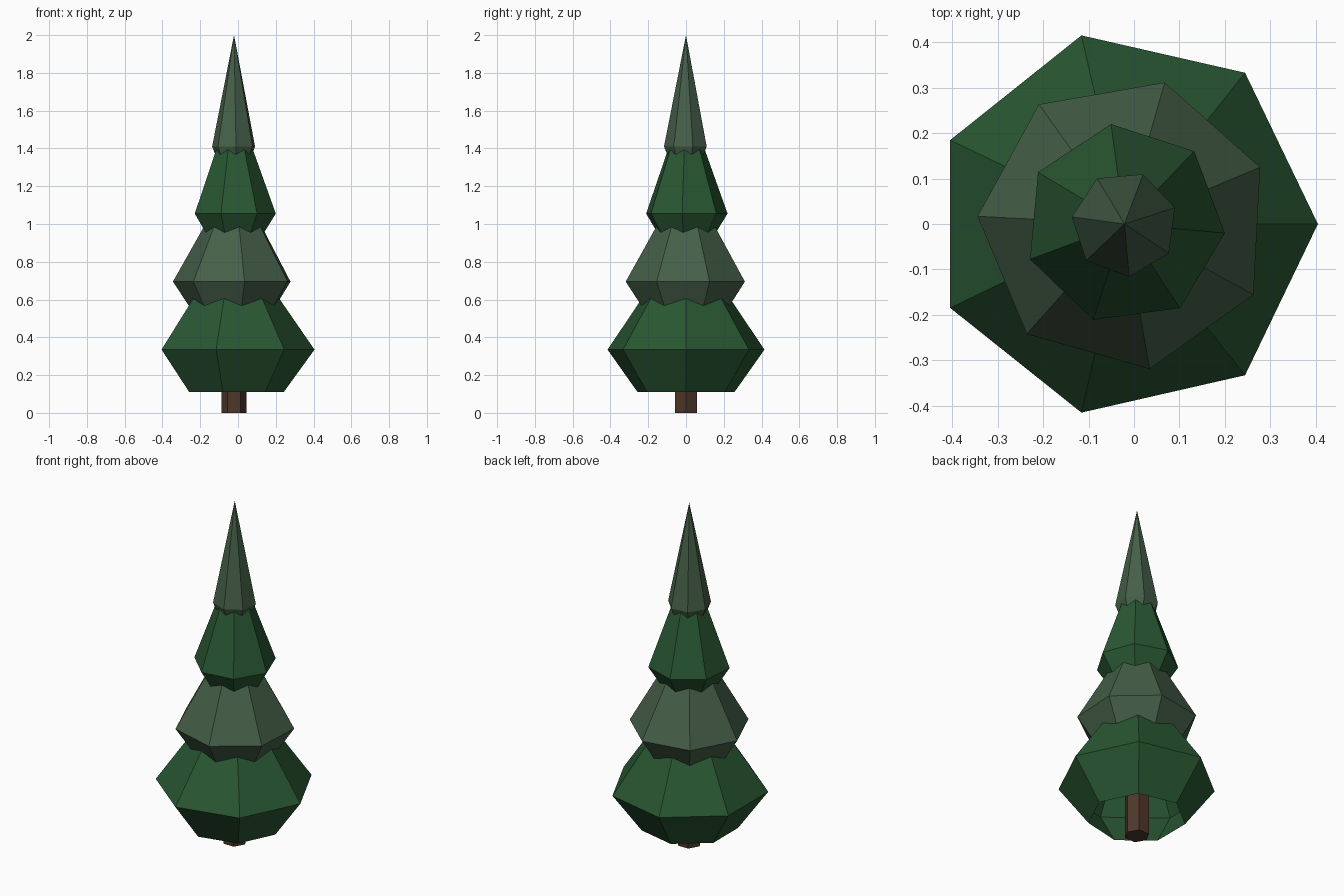
import bpy, math

if "Cube" in bpy.data.objects:
    bpy.data.objects.remove(bpy.data.objects["Cube"])

CX = -0.021  # trunk axis, so the seven-sided bottom tier is centred


def material(name, rgb):
    m = bpy.data.materials.new(name)
    m.diffuse_color = (*rgb, 1)
    m.use_nodes = True
    m.node_tree.nodes["Principled BSDF"].inputs["Base Color"].default_value = m.diffuse_color
    return m


def lathe(name, profile, sides, turn, mat, cap=False):
    """Flat-faced rings from (radius, z) pairs; radius 0 makes a tip."""
    verts, faces, rings = [], [], []
    for r, z in profile:
        n = sides if r > 0 else 1
        rings.append([len(verts) + i for i in range(n)])
        for i in range(n):
            a = math.radians(turn) + math.tau * i / sides
            verts.append((CX + r * math.cos(a), r * math.sin(a), z))
    for lo, hi in zip(rings, rings[1:]):
        for i in range(sides):
            j = (i + 1) % sides
            if len(hi) == 1:
                faces.append((lo[i], lo[j], hi[0]))
            else:
                faces.append((lo[i], lo[j], hi[j], hi[i]))
    if cap:
        faces += [rings[0][::-1], rings[-1]]
    mesh = bpy.data.meshes.new(name)
    mesh.from_pydata(verts, [], faces)
    mesh.materials.append(mat)
    obj = bpy.data.objects.new(name, mesh)
    bpy.context.collection.objects.link(obj)
    return obj


bark = material("bark", (0.075, 0.038, 0.022))
deep_green = material("deep_green", (0.022, 0.095, 0.032))
grey_green = material("grey_green", (0.06, 0.115, 0.065))

# Hexagonal trunk
lathe("trunk", [(0.067, 0), (0.067, 0.5)], 6, 0, bark, cap=True)

# Hollow foliage tiers, open underneath, each tucked into the one above
tiers = [
    ("bottom_foliage", [(0.263, 0.11), (0.426, 0.335), (0.21, 0.648)], 0, deep_green),
    ("lower_foliage", [(0.2, 0.507), (0.324, 0.695), (0.132, 1.035)], 22.7, grey_green),
    ("upper_foliage", [(0.137, 0.918), (0.222, 1.055), (0.089, 1.425)], -5.2, deep_green),
    ("top_foliage", [(0.08, 1.32), (0.117, 1.41), (0, 2.0)], 18, grey_green),
]
for name, profile, turn, mat in tiers:
    lathe(name, profile, 7, turn, mat)
